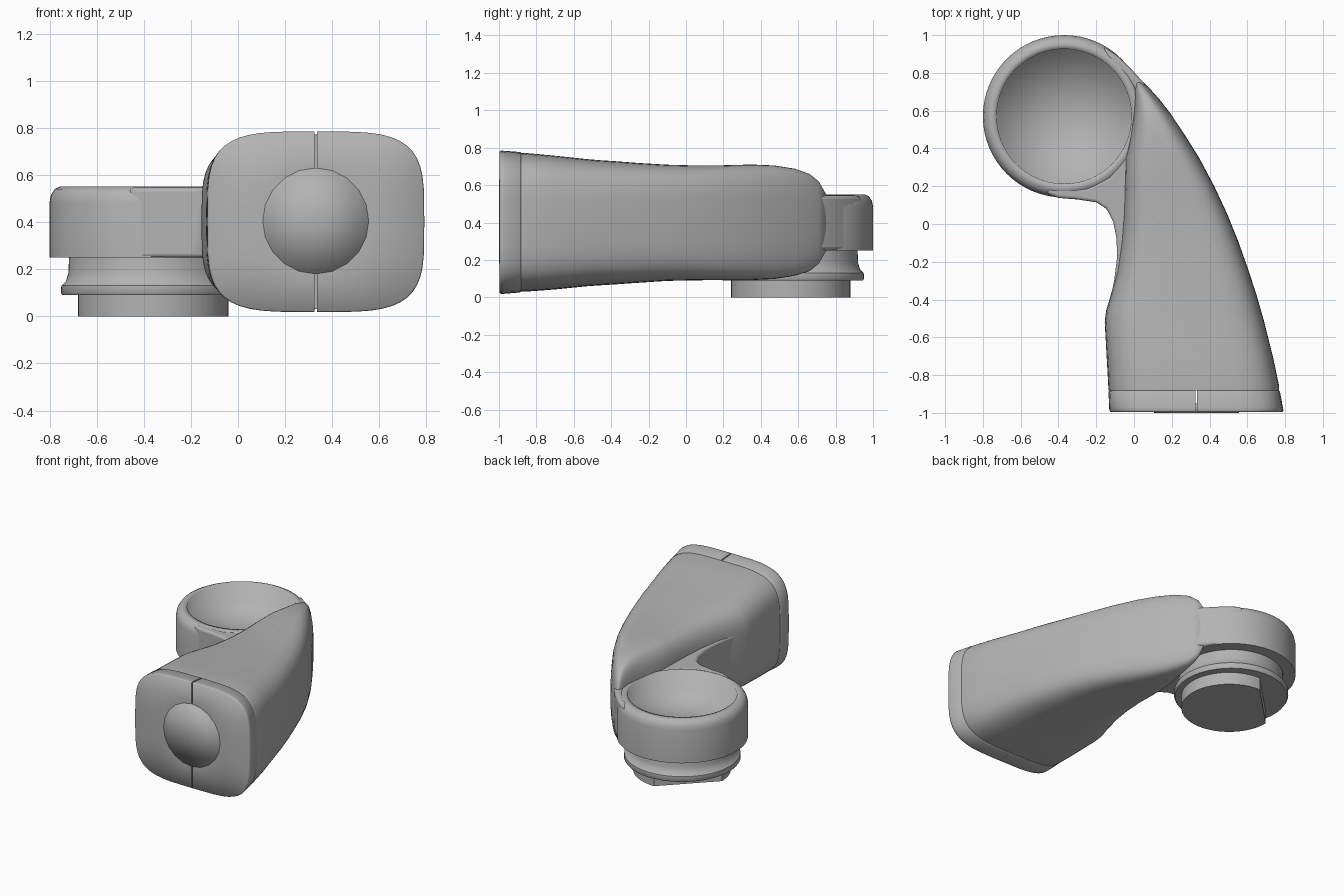
import bpy, bmesh
from math import sin, cos, pi, copysign

if "Cube" in bpy.data.objects:
    bpy.data.objects.remove(bpy.data.objects["Cube"], do_unlink=True)

grey = bpy.data.materials.new("satin grey")
grey.use_nodes = True
GREY = (0.45, 0.45, 0.45, 1)
grey.diffuse_color = GREY
grey.node_tree.nodes["Principled BSDF"].inputs["Base Color"].default_value = GREY

SIDES = 48
HEAD_X, HEAD_Y = -0.37, 0.57


def finish(name, bm, angle=40):
    bmesh.ops.recalc_face_normals(bm, faces=bm.faces)
    mesh = bpy.data.meshes.new(name)
    bm.to_mesh(mesh)
    bm.free()
    mesh.materials.append(grey)
    obj = bpy.data.objects.new(name, mesh)
    bpy.context.collection.objects.link(obj)
    bpy.ops.object.select_all(action="DESELECT")
    obj.select_set(True)
    bpy.context.view_layer.objects.active = obj
    bpy.ops.object.shade_smooth_by_angle(angle=angle * pi / 180)
    return obj


def section(y, x0, x1, z0, z1, power=4, sides=SIDES):
    """Rounded-rectangle section facing along y; power 2 is an ellipse."""
    pts = []
    for i in range(sides):
        a = 2 * pi * i / sides
        u, v = [copysign(abs(t) ** (2 / power), t) for t in (cos(a), sin(a))]
        pts.append(((x0 + x1) / 2 + u * (x1 - x0) / 2, y,
                    (z0 + z1) / 2 + v * (z1 - z0) / 2))
    return pts


def loft(name, sections, angle=40):
    bm = bmesh.new()
    rings = [[bm.verts.new(p) for p in s] for s in sections]
    for a, b in zip(rings, rings[1:]):
        for i in range(len(a)):
            j = (i + 1) % len(a)
            bm.faces.new((a[i], a[j], b[j], b[i]))
    bm.faces.new(rings[0])
    bm.faces.new(rings[-1])
    return finish(name, bm, angle)


def prism(name, outline, z0, z1, softness=0):
    bm = bmesh.new()
    face = bm.faces.new([bm.verts.new((x, y, z0)) for x, y in outline])
    top = bmesh.ops.extrude_face_region(bm, geom=[face])["geom"]
    bmesh.ops.translate(bm, vec=(0, 0, z1 - z0),
                        verts=[g for g in top if isinstance(g, bmesh.types.BMVert)])
    obj = finish(name, bm)
    if softness:
        soft = obj.modifiers.new("soft edges", "BEVEL")
        soft.width = softness
        soft.segments = 3


def lathe(name, profile, angle=40):
    bm = bmesh.new()
    verts = [bm.verts.new((HEAD_X + r, HEAD_Y, z)) for r, z in profile]
    edges = [bm.edges.new(pair) for pair in zip(verts, verts[1:])]
    bmesh.ops.spin(bm, geom=verts + edges, cent=(HEAD_X, HEAD_Y, 0),
                   axis=(0, 0, 1), angle=2 * pi, steps=64, use_merge=True)
    bmesh.ops.remove_doubles(bm, verts=bm.verts, dist=1e-5)
    finish(name, bm, angle)


# Curved arm: y, inner x, outer x, bottom z, top z, corner power
arm = [
    (-0.882, -0.134, 0.768, 0.031, 0.771, 4),
    (-0.86, -0.136, 0.769, 0.03, 0.772, 4),
    (-0.7, -0.145, 0.735, 0.042, 0.757, 4),
    (-0.52, -0.155, 0.69, 0.06, 0.738, 4),
    (-0.46, -0.148, 0.673, 0.064, 0.733, 4),
    (-0.38, -0.124, 0.65, 0.069, 0.728, 4),
    (-0.25, -0.09, 0.608, 0.078, 0.718, 4),
    (-0.1, -0.068, 0.555, 0.088, 0.709, 4),
    (0.05, -0.055, 0.495, 0.091, 0.705, 4),
    (0.2, -0.05, 0.425, 0.092, 0.706, 4),
    (0.35, -0.045, 0.345, 0.092, 0.71, 3.6),
    (0.47, -0.02, 0.27, 0.098, 0.705, 3.2),
    (0.58, -0.005, 0.197, 0.115, 0.688, 3),
    (0.66, 0.0, 0.135, 0.14, 0.66, 2.6),
    (0.71, 0.0, 0.09, 0.18, 0.62, 2.4),
    (0.75, 0.0, 0.05, 0.25, 0.55, 2),
]
loft("arm", [section(*s) for s in arm], 50)

# End cap in two halves, leaving a narrow slit between them
HUB = (0.105, 0.555, 0.18, 0.63)
SLIT_X, SLIT_HALF = 0.33, 0.0045
cap = [
    section(-0.882, -0.13, 0.768, 0.03, 0.773),
    section(-0.888, -0.135, 0.773, 0.026, 0.777),
    section(-0.97, -0.132, 0.788, 0.019, 0.783),
    section(-0.988, -0.13, 0.791, 0.018, 0.785),
    section(-0.996, -0.124, 0.785, 0.023, 0.78),
    section(-0.996, *HUB, 2),
]
quarter = SIDES // 4
for name, start, side in (("right", quarter, -1), ("left", 3 * quarter, 1)):
    edge = SLIT_X + side * SLIT_HALF
    limit = min if side < 0 else max
    halves = []
    for s in cap:
        picked = [s[(start + k) % SIDES] for k in range(2 * quarter + 1)]
        half = [(limit(x, edge), y, z) for x, y, z in picked]
        half[0], half[-1] = (edge, *half[0][1:]), (edge, *half[-1][1:])
        halves.append(half)
    loft("end_cap_" + name, halves, 70)

# Round button in the middle of the cap, with softened shading
button = [section(y, *HUB, 2, 20) for y in (-0.95, -1.0)]
button.append(section(-1.0, 0.325, 0.335, 0.4, 0.41, 2, 20))
loft("cap_button", button, 100)

# Ring-shaped head with a recessed floor that shades softly into its wall
lathe("head_ring", [(0, 0.25), (0.43, 0.25), (0.43, 0.485), (0.424, 0.515),
                    (0.408, 0.54), (0.385, 0.551), (0.357, 0.55),
                    (0.35, 0.415), (0, 0.4)], 88)

# Neck with a flared collar
lathe("neck_collar", [(0, 0.09), (0.375, 0.09), (0.382, 0.1), (0.38, 0.13),
                      (0.36, 0.15), (0.35, 0.185), (0.347, 0.26), (0, 0.26)])

# Foot disc, cut straight across its back right quarter
foot = [(-0.36 + 0.32 * cos(a), 0.56 + 0.32 * sin(a))
        for a in (pi + 1.5 * pi * i / 36 for i in range(37))]
prism("foot_disc", foot, 0, 0.1)

# Filleted web joining the head to the inner side of the arm
prism("inner_web", [
    (-0.46, 0.16), (-0.4, 0.138), (-0.3, 0.13), (-0.2, 0.115), (-0.145, 0.08),
    (-0.11, 0.01), (-0.092, -0.08), (-0.09, -0.18), (-0.105, -0.3),
    (-0.13, -0.42), (0.1, -0.3), (0.1, 0.3),
    (-0.02, 0.4), (-0.13, 0.25), (-0.25, 0.19), (-0.46, 0.19)], 0.25, 0.546, 0.02)

# Blend from the arm's tip into the back of the head
prism("outer_web", [
    (0.09, 0.69), (0.05, 0.75), (-0.005, 0.81), (-0.08, 0.885), (-0.16, 0.94),
    (-0.15, 0.88), (-0.04, 0.77), (0.03, 0.66)], 0.25, 0.546, 0.02)
